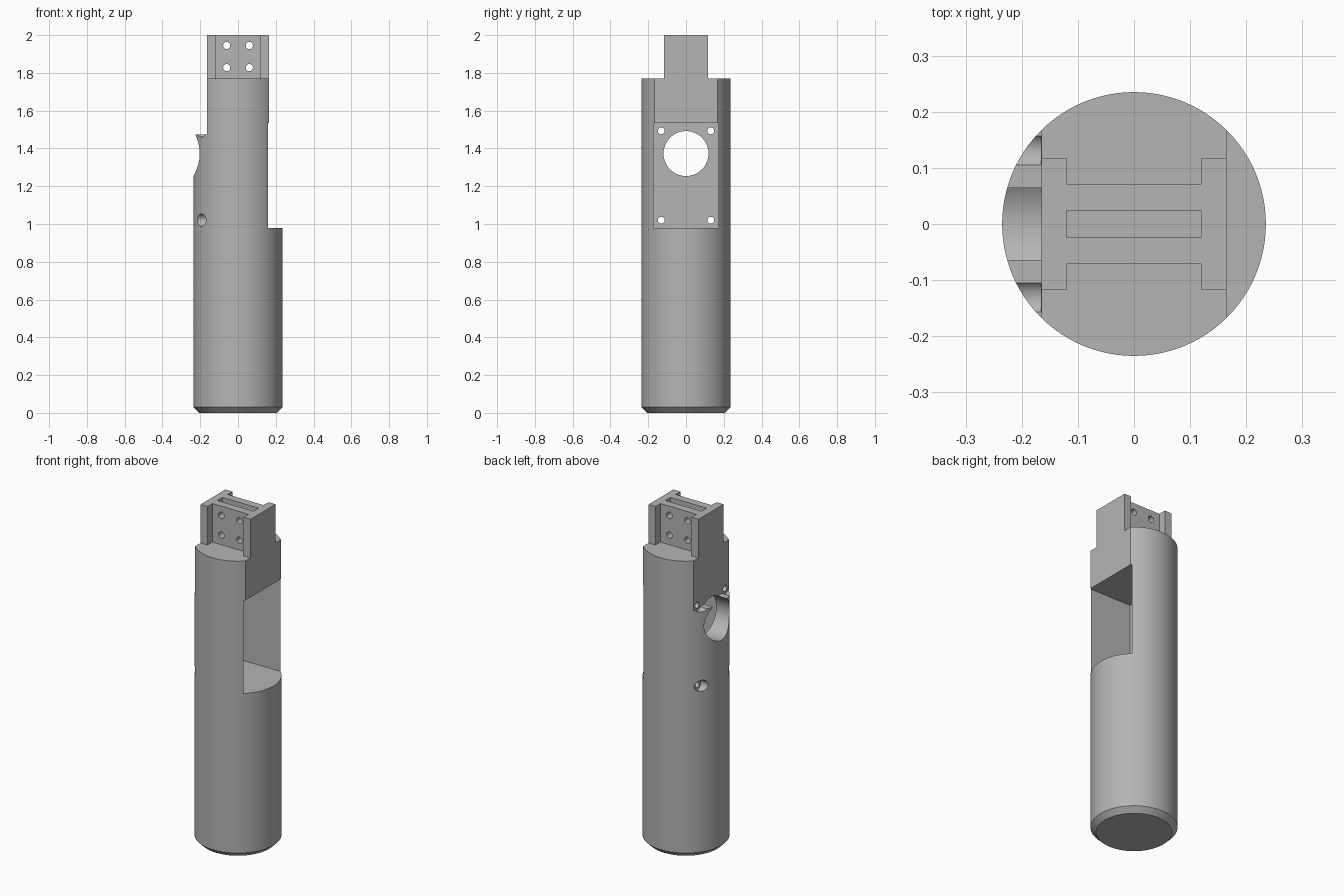
import bpy, bmesh, math
from mathutils import Matrix, Vector

default = bpy.data.objects.get("Cube")
if default:
    bpy.data.objects.remove(default, do_unlink=True)

# One plain metal colour
metal = bpy.data.materials.new("machined grey")
metal.use_nodes = True
metal.diffuse_color = (0.46, 0.46, 0.46, 1)
metal.node_tree.nodes["Principled BSDF"].inputs["Base Color"].default_value = (0.46, 0.46, 0.46, 1)

RADIUS, TOP = 0.235, 1.77
FLAT = 0.165


def make_object(name, bm):
    bmesh.ops.recalc_face_normals(bm, faces=bm.faces[:])
    mesh = bpy.data.meshes.new(name)
    bm.to_mesh(mesh)
    bm.free()
    obj = bpy.data.objects.new(name, mesh)
    bpy.context.collection.objects.link(obj)
    mesh.materials.append(metal)
    return obj


def box(name, low, high):
    low, high = Vector(low), Vector(high)
    bm = bmesh.new()
    bmesh.ops.create_cube(bm, size=1, matrix=Matrix.Translation((low + high) / 2)
                          @ Matrix.Diagonal((*(high - low), 1)))
    return make_object(name, bm)


def rod(name, radius, start, end, segments=32):
    start, end = Vector(start), Vector(end)
    axis = end - start
    turn = axis.to_track_quat('Z', 'Y').to_matrix().to_4x4()
    bm = bmesh.new()
    bmesh.ops.create_cone(bm, cap_ends=True, segments=segments, radius1=radius, radius2=radius,
                          depth=axis.length, matrix=Matrix.Translation((start + end) / 2) @ turn)
    return make_object(name, bm)


def cut(target, cutter):
    bpy.context.view_layer.objects.active = target
    mod = target.modifiers.new("cut", 'BOOLEAN')
    mod.operation, mod.solver, mod.object = 'DIFFERENCE', 'EXACT', cutter
    bpy.ops.object.modifier_apply(modifier=mod.name)
    bpy.data.objects.remove(cutter, do_unlink=True)


# Cylindrical body with a chamfered foot
body = rod("body", RADIUS, (0, 0, 0), (0, 0, TOP), 128)
bm = bmesh.new()
bm.from_mesh(body.data)
rim = [e for e in bm.edges if all(v.co.z < 0.01 for v in e.verts)]
bmesh.ops.bevel(bm, geom=rim, offset=0.03, offset_type='OFFSET', segments=1, affect='EDGES')
bm.to_mesh(body.data)
bm.free()

# Side flats, then the deep pocket opening on the left
cut(body, box("left_flat", (FLAT, -1, 1.4), (1, 1, 3)))
cut(body, box("right_flat", (-1, -1, 1.473), (-FLAT, 1, 3)))
cut(body, box("pocket", (-0.116, -0.173, 0.98), (1, 0.173, 1.535)))

# Large port and four counterbored screw holes through the pocket's thin wall
cut(body, rod("port", 0.119, (-0.5, 0, 1.373), (0, 0, 1.373), 64))
for y in (-0.131, 0.131):
    for z in (1.02, 1.493):
        cut(body, rod("counterbore", 0.033, (-0.5, y, z), (-FLAT - 0.001, y, z)))
        cut(body, rod("screw_hole", 0.018, (-0.5, y, z), (0, y, z)))

# Tang on top: a block recessed front and back, slotted and cross-drilled
tang = box("tang", (-FLAT, -0.117, TOP), (FLAT, 0.117, 2))
for side in (-1, 1):
    y1, y2 = sorted((side * 0.071, side * 0.5))
    cut(tang, box("recess", (-0.119, y1, 1), (0.119, y2, 3)))
cut(tang, box("slot", (-0.119, -0.024, 1), (0.119, 0.024, 3)))
for x in (-0.06, 0.06):
    for z in (1.828, 1.945):
        cut(tang, rod("cross_hole", 0.019, (x, -0.5, z), (x, 0.5, z)))

# Smooth round walls, sharp edges
for obj in (body, tang):
    bpy.ops.object.select_all(action='DESELECT')
    obj.select_set(True)
    bpy.context.view_layer.objects.active = obj
    bpy.ops.object.shade_smooth_by_angle(angle=math.radians(25))
